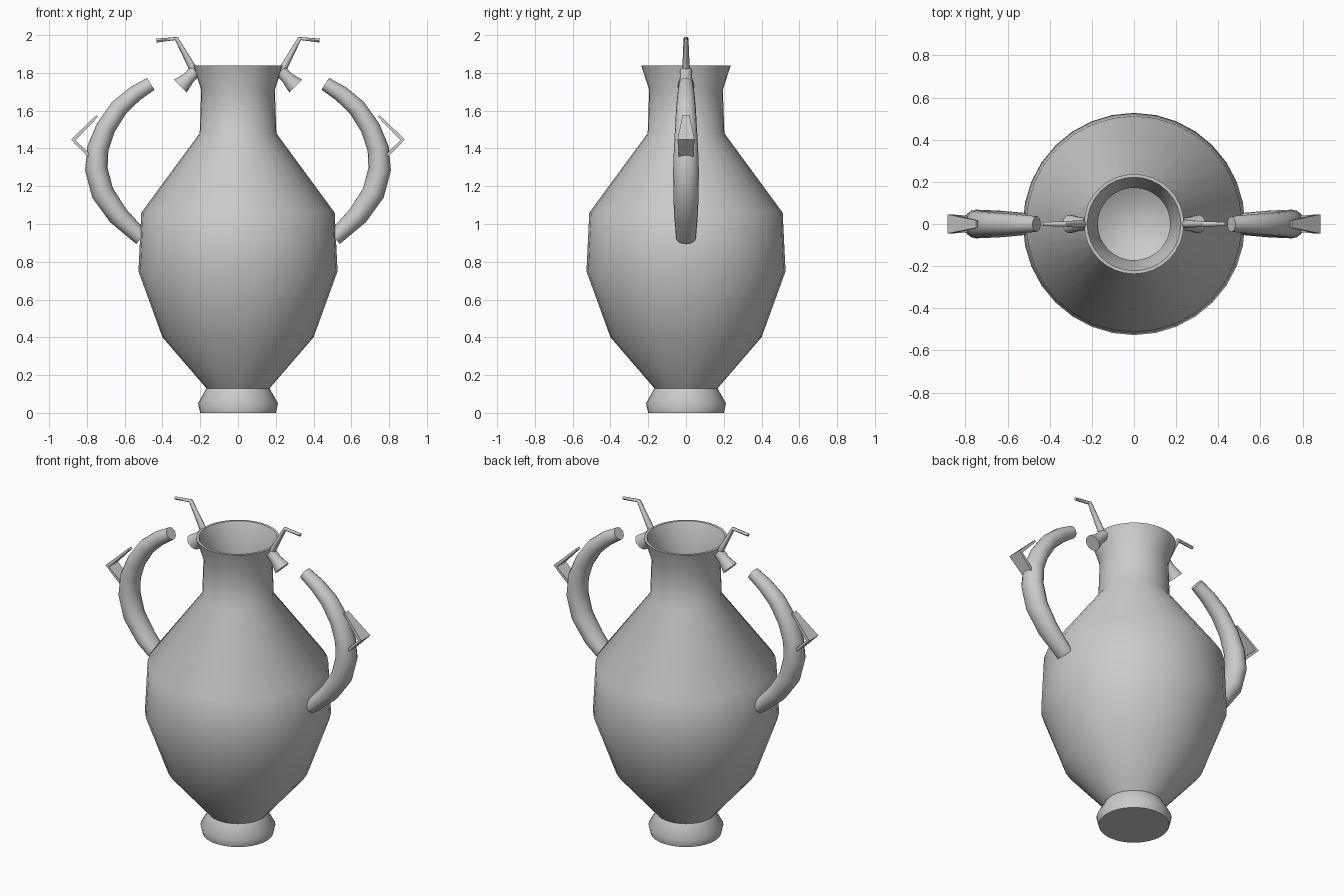
import bpy, bmesh, math
from mathutils import Vector

if "Cube" in bpy.data.objects:
    bpy.data.objects.remove(bpy.data.objects["Cube"])


def finish(name, bm, mirror=False, angle=50):
    bmesh.ops.recalc_face_normals(bm, faces=bm.faces)
    me = bpy.data.meshes.new(name)
    bm.to_mesh(me)
    bm.free()
    ob = bpy.data.objects.new(name, me)
    bpy.context.collection.objects.link(ob)
    if mirror:
        ob.modifiers.new("Mirror", 'MIRROR').use_mirror_merge = False
    bpy.ops.object.select_all(action='DESELECT')
    bpy.context.view_layer.objects.active = ob
    ob.select_set(True)
    bpy.ops.object.shade_smooth_by_angle(angle=math.radians(angle))
    return ob


def bridge(bm, rings):
    for a, b in zip(rings, rings[1:]):
        n = len(a)
        for i in range(n):
            j = (i + 1) % n
            bm.faces.new((a[i], a[j], b[j], b[i]))
    bm.faces.new(rings[0])
    bm.faces.new(rings[-1])


def lathe(name, profile, n=32):
    bm = bmesh.new()
    rings = [[bm.verts.new((r * math.cos(2 * math.pi * i / n),
                            r * math.sin(2 * math.pi * i / n), z))
              for i in range(n)] for r, z in profile]
    bridge(bm, rings)
    return finish(name, bm)


def sweep(name, path, n, flat=False):
    """Tube in the xz plane; path rows are x, z, in-plane radius, y radius."""
    bm = bmesh.new()
    pts = [Vector((p[0], 0, p[1])) for p in path]
    rings = []
    for k, (x, z, rn, ry) in enumerate(path):
        t = (pts[min(k + 1, len(pts) - 1)] - pts[max(k - 1, 0)]).normalized()
        side = Vector((t.z, 0, -t.x))
        ring = []
        for i in range(n):
            a = 2 * math.pi * (i + (0.5 if flat else 0)) / n
            s = math.sqrt(2) if flat else 1
            ring.append(bm.verts.new(pts[k] + side * rn * s * math.cos(a)
                                     + Vector((0, ry * s * math.sin(a), 0))))
        rings.append(ring)
    bridge(bm, rings)
    return finish(name, bm, mirror=True)


# Hollow vase: outside from foot to lip, then inside down to the floor
lathe("vase_body", [
    (0.20, 0.0), (0.212, 0.05), (0.167, 0.13), (0.40, 0.40), (0.527, 0.75),
    (0.512, 1.06), (0.203, 1.48), (0.195, 1.71), (0.237, 1.84),
    (0.222, 1.84), (0.172, 1.71), (0.18, 1.47), (0.48, 1.05),
    (0.495, 0.75), (0.37, 0.41), (0.14, 0.15)])

# Curved handles
sweep("handle", [
    (0.462, 1.742, 0.037, 0.037), (0.545, 1.69, 0.043, 0.045),
    (0.63, 1.615, 0.048, 0.052), (0.70, 1.51, 0.052, 0.058),
    (0.742, 1.40, 0.057, 0.064), (0.75, 1.29, 0.06, 0.068),
    (0.717, 1.165, 0.06, 0.067), (0.635, 1.045, 0.055, 0.063),
    (0.51, 0.925, 0.042, 0.052)], 16)

# Bent leaf on the outside of each handle
sweep("handle_leaf", [
    (0.745, 1.572, 0.006, 0.018), (0.872, 1.445, 0.012, 0.045),
    (0.785, 1.36, 0.009, 0.038)], 4, flat=True)

# Flared bud below the lip
sweep("lip_bud", [
    (0.225, 1.81, 0.032, 0.032), (0.262, 1.772, 0.033, 0.033),
    (0.305, 1.73, 0.048, 0.045)], 14)

# Thin bent stem rising above the lip
sweep("lip_stem", [
    (0.232, 1.81, 0.021, 0.02), (0.326, 1.982, 0.011, 0.013),
    (0.432, 1.971, 0.010, 0.009)], 8)
